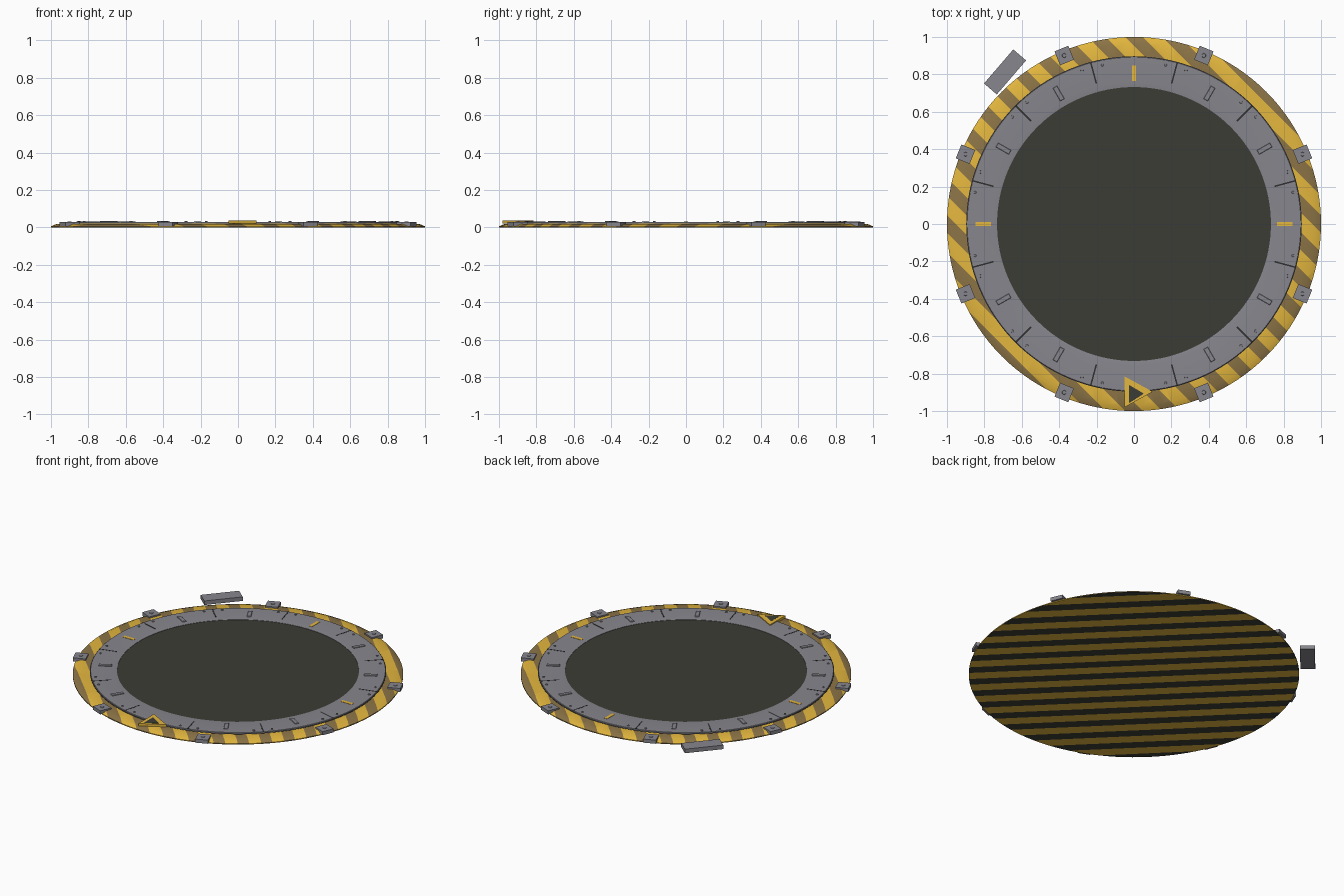
import bpy, bmesh, math
from mathutils import Matrix, Vector

if "Cube" in bpy.data.objects:
    bpy.data.objects.remove(bpy.data.objects["Cube"])


def mat(name, rgb):
    m = bpy.data.materials.new(name)
    m.diffuse_color = [((c / 255 + 0.055) / 1.055) ** 2.4 for c in rgb] + [1]
    m.use_nodes = True
    m.node_tree.nodes["Principled BSDF"].inputs["Base Color"].default_value = m.diffuse_color
    return m


GOLD = mat("hazard yellow", (228, 183, 62))
BROWN = mat("worn stripe brown", (140, 116, 70))
GREY = mat("steel grey", (135, 134, 141))
DARK = mat("charcoal", (60, 60, 53))
BLACK = mat("seam black", (48, 48, 48))


def finish(name, bm, mats, smooth=False):
    bmesh.ops.recalc_face_normals(bm, faces=bm.faces)
    me = bpy.data.meshes.new(name)
    bm.to_mesh(me)
    bm.free()
    for m in mats:
        me.materials.append(m)
    ob = bpy.data.objects.new(name, me)
    bpy.context.collection.objects.link(ob)
    if smooth:
        bpy.context.view_layer.objects.active = ob
        ob.select_set(True)
        bpy.ops.object.shade_smooth_by_angle(angle=math.radians(30))
        ob.select_set(False)
    return ob


def lathe(profile, closed=True, steps=128):
    bm = bmesh.new()
    vs = [bm.verts.new((r, 0, z)) for r, z in profile]
    n = len(vs) if closed else len(vs) - 1
    es = [bm.edges.new((vs[i], vs[(i + 1) % len(vs)])) for i in range(n)]
    bmesh.ops.spin(bm, geom=vs + es, cent=(0, 0, 0), axis=(0, 0, 1),
                   angle=math.tau, steps=steps)
    bmesh.ops.remove_doubles(bm, verts=bm.verts, dist=1e-5)
    return bm


def box(name, r, deg, size, z0, m, bevel=0.0, turn=0):
    """Box at polar position; size = (radial, tangential, height)."""
    bm = bmesh.new()
    bmesh.ops.create_cube(bm, size=1)
    bmesh.ops.scale(bm, vec=size, verts=bm.verts)
    if bevel:
        top = [e for e in bm.edges if all(v.co.z > 0 for v in e.verts)]
        bmesh.ops.bevel(bm, geom=top, offset=bevel, segments=1, affect='EDGES')
    a = math.radians(deg)
    bm.transform(Matrix.Translation((r * math.cos(a), r * math.sin(a), z0 + size[2] / 2))
                 @ Matrix.Rotation(a + math.radians(turn), 4, 'Z'))
    return finish(name, bm, [m])


def stud(name, r, deg, rad, z0, h, m, seg=8):
    bm = bmesh.new()
    bmesh.ops.create_cone(bm, cap_ends=True, segments=seg, radius1=rad, radius2=rad * 0.85, depth=h)
    a = math.radians(deg)
    bm.transform(Matrix.Translation((r * math.cos(a), r * math.sin(a), z0 + h / 2)))
    return finish(name, bm, [m])


# Base plate with diagonal hazard stripes, cut along parallel planes
bm = lathe([(0, 0), (1.0, 0), (1.0, 0.006), (0.97, 0.019), (0.89, 0.021), (0, 0.021)], closed=False)
period, half_dark = 0.1414, 0.24
d = Vector((1, 1, 0)).normalized()
for k in range(-8, 9):
    for side in (-half_dark, half_dark):
        bmesh.ops.bisect_plane(bm, geom=bm.verts[:] + bm.edges[:] + bm.faces[:],
                               plane_co=d * (k + side) * period, plane_no=d)
for f in bm.faces:
    c = f.calc_center_median()
    if abs((c.dot(d) / period + 0.5) % 1 - 0.5) < half_dark:
        f.material_index = 2 if c.z < 0.001 else 1
finish("hazard_base", bm, [GOLD, BROWN, DARK], True)

# Dark gasket, steel deck ring and centre pad
finish("gasket", lathe([(0.88, 0.018), (0.897, 0.018), (0.897, 0.0225), (0.88, 0.0225)]), [BLACK])
finish("deck_ring", lathe([(0.732, 0.018), (0.894, 0.018), (0.894, 0.028), (0.892, 0.03),
                           (0.755, 0.03), (0.732, 0.0275)]), [GREY], True)
finish("centre_pad", lathe([(0, 0.018), (0.735, 0.018), (0.735, 0.0255), (0, 0.0255)], closed=False), [DARK])

# Radial seams with a bolt on each side
for i in range(12):
    a = 15 + 30 * i
    box(f"seam_{i}", 0.835, a, (0.115, 0.008, 0.004), 0.0268, BLACK)
    for j, off in enumerate((-3.7, 3.7)):
        stud(f"deck_bolt_{i}_{j}", 0.867, a + off, 0.008, 0.028, 0.006, GREY)

# Marker slots between the seams: yellow on three sides, steel elsewhere
for i in range(12):
    a = 30 * i
    if a == 270:
        continue
    if a % 90 == 0:
        box(f"marker_bar_{i}", 0.806, a, (0.082, 0.022, 0.003), 0.029, GOLD)
    else:
        box(f"slot_plate_{i}", 0.806, a, (0.08, 0.026, 0.006), 0.0285, GREY, 0.002)

# Edge clamps with a bolt each
for i in range(8):
    a = 22.5 + 45 * i
    box(f"edge_clamp_{i}", 0.975, a, (0.08, 0.08, 0.024), 0.005, GREY)
    stud(f"clamp_bolt_{i}", 0.975, a, 0.013, 0.028, 0.004, GREY, 6)

# Control box beside the rim
box("control_box", 1.066, 130.3, (0.09, 0.24, 0.027), 0.005, GREY, turn=9)


# Direction arrow at the front
def triangle(name, pts, z0, z1, m):
    bm = bmesh.new()
    f = bm.faces.new([bm.verts.new((x, y, z0)) for x, y in pts])
    ext = bmesh.ops.extrude_face_region(bm, geom=[f])
    bmesh.ops.translate(bm, vec=(0, 0, z1 - z0),
                        verts=[v for v in ext["geom"] if isinstance(v, bmesh.types.BMVert)])
    finish(name, bm, [m])


triangle("arrow_plate", [(-0.05, -0.98), (0.1, -0.897), (-0.05, -0.815)], 0.02, 0.036, GOLD)
triangle("arrow_inset", [(-0.027, -0.958), (0.053, -0.907), (-0.027, -0.86)], 0.03, 0.0368, DARK)
